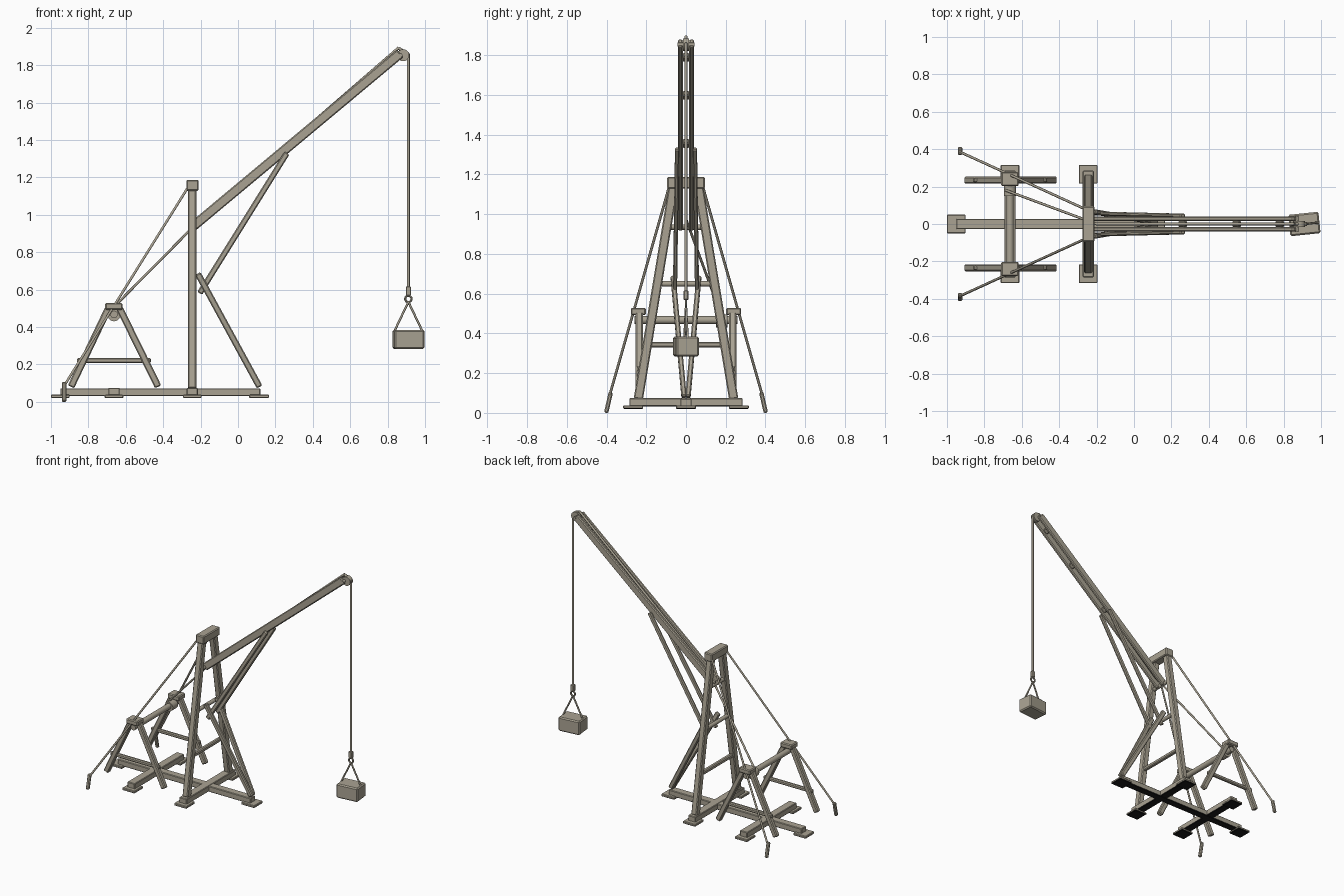
import bpy, bmesh, math
from mathutils import Vector, Matrix

if "Cube" in bpy.data.objects:
    bpy.data.objects.remove(bpy.data.objects["Cube"])


def colour(name, rgb):
    m = bpy.data.materials.new(name)
    m.diffuse_color = (*rgb, 1)
    m.use_nodes = True
    m.node_tree.nodes["Principled BSDF"].inputs["Base Color"].default_value = m.diffuse_color
    return m


wood = colour("weathered_grey_wood", (0.40, 0.365, 0.29))
black = colour("black_underside", (0.01, 0.01, 0.01))


def finish(name, bm):
    me = bpy.data.meshes.new(name)
    bmesh.ops.recalc_face_normals(bm, faces=bm.faces)
    bm.to_mesh(me)
    bm.free()
    ob = bpy.data.objects.new(name, me)
    bpy.context.collection.objects.link(ob)
    me.materials.append(wood)
    return ob


def beam(name, a, b, w, h, side=(0, 1, 0), bevel=0.006):
    """Bevelled timber from a to b; w is measured along side, h across it."""
    a, b = Vector(a), Vector(b)
    d = (b - a).normalized()
    s = Vector(side)
    s = (s - d * s.dot(d)).normalized()
    u = d.cross(s)
    rot = Matrix((d, s, u)).transposed().to_4x4()
    bm = bmesh.new()
    bmesh.ops.create_cube(bm, size=1)
    bmesh.ops.scale(bm, vec=((b - a).length, w, h), verts=bm.verts)
    bmesh.ops.bevel(bm, geom=bm.edges[:], offset=bevel, segments=1, affect='EDGES')
    bmesh.ops.transform(bm, matrix=Matrix.Translation((a + b) / 2) @ rot, verts=bm.verts)
    return finish(name, bm)


def block(name, x0, x1, y0, y1, z0, z1, bevel=0.006):
    y, z = (y0 + y1) / 2, (z0 + z1) / 2
    return beam(name, (x0, y, z), (x1, y, z), y1 - y0, z1 - z0, bevel=bevel)


def ground_block(*args):
    """Base timber whose downward faces are black."""
    ob = block(*args, bevel=0.004)
    ob.data.materials.append(black)
    for p in ob.data.polygons:
        p.material_index = int(p.normal.z < -0.3)


def rod(name, a, b, r, sides=8):
    a, b = Vector(a), Vector(b)
    d = b - a
    bm = bmesh.new()
    bmesh.ops.create_cone(bm, cap_ends=True, segments=sides, radius1=r, radius2=r, depth=d.length)
    m = Matrix.Translation((a + b) / 2) @ d.to_track_quat('Z', 'Y').to_matrix().to_4x4()
    bmesh.ops.transform(bm, matrix=m, verts=bm.verts)
    ob = finish(name, bm)
    bpy.context.view_layer.objects.active = ob
    ob.select_set(True)
    bpy.ops.object.shade_smooth_by_angle(angle=math.radians(50))
    ob.select_set(False)
    return ob


X = (1, 0, 0)
MAST, WINCH = -0.245, -0.663

# Ground frame with foot pads
ground_block("base_beam", -0.95, 0.12, -0.028, 0.028, 0.03, 0.072)
ground_block("rear_pad", -1.0, -0.9, -0.05, 0.05, 0.02, 0.038)
ground_block("front_pad", 0.06, 0.166, -0.05, 0.05, 0.02, 0.038)
for n, x in (("mast", MAST), ("winch", WINCH)):
    ground_block(n + "_cross_beam", x - 0.03, x + 0.03, -0.285, 0.285, 0.032, 0.075)
    for s in (-1, 1):
        ground_block(n + "_cross_pad", x - 0.05, x + 0.05, s * 0.266 - 0.05, s * 0.266 + 0.05, 0.02, 0.038)

# Mast top and rungs
block("mast_cap", -0.276, -0.21, -0.095, 0.095, 1.128, 1.187)
block("mast_lower_rung", MAST - 0.014, MAST + 0.014, -0.19, 0.19, 0.33, 0.357)
rod("mast_upper_rung", (MAST, -0.12, 0.65), (MAST, 0.12, 0.65), 0.014, 12)
rod("jib_pivot", (MAST, -0.09, 0.935), (MAST, 0.09, 0.935), 0.014, 12)

# Paired parts on both sides
for s in (-1, 1):
    beam("mast_leg", (MAST, s * 0.24, 0.07), (MAST, s * 0.063, 1.14), 0.044, 0.047, X)
    beam("mast_strut", (0.115, s * 0.01, 0.08), (-0.215, s * 0.065, 0.685), 0.026, 0.034)
    beam("jib_rail", (-0.245, s * 0.028, 0.934), (0.867, s * 0.028, 1.862), 0.024, 0.052)
    beam("jib_brace", (-0.205, s * 0.056, 0.58), (0.262, s * 0.045, 1.33), 0.021, 0.031)
    # Winch trestle
    for x in (-0.893, -0.427):
        beam("trestle_leg", (x, s * 0.235, 0.08), (WINCH + (-0.03 if x < WINCH else 0.03), s * 0.235, 0.5), 0.036, 0.037)
    block("trestle_rail", -0.86, -0.465, s * 0.235 - 0.012, s * 0.235 + 0.012, 0.208, 0.234)
    block("trestle_cap", -0.71, -0.617, s * 0.24 - 0.038, s * 0.24 + 0.038, 0.492, 0.528)
    # Guy line and stake
    beam("ground_stake", (-0.93, s * 0.402, 0.0), (-0.93, s * 0.378, 0.105), 0.024, 0.022, X)
    rod("guy_rope", (-0.93, s * 0.385, 0.085), (-0.262, s * 0.08, 1.155), 0.007)

# Winch drum
rod("winch_axle", (WINCH, -0.26, 0.467), (WINCH, 0.26, 0.467), 0.02, 16)
rod("winch_drum", (WINCH, 0.15, 0.463), (WINCH, 0.21, 0.463), 0.033, 20)

# Spacers between the jib rails
for x in (0.26, 0.55, 0.78):
    z = 0.934 + (x + 0.245) * 0.8345
    beam("jib_spacer", (x - 0.016, 0, z - 0.013), (x + 0.016, 0, z + 0.013), 0.036, 0.032)

# Tip pulley and hoist rope
rod("tip_pulley", (0.883, -0.016, 1.853), (0.883, 0.016, 1.853), 0.032, 20)
rod("tip_pulley_pin", (0.87, -0.042, 1.853), (0.87, 0.042, 1.853), 0.01, 10)
rod("hoist_rope_rear", (-0.685, 0.18, 0.485), (-0.2, 0.0, 0.975), 0.007)
rod("hoist_rope_jib", (-0.2, 0.0, 0.975), (0.86, 0, 1.893), 0.008)
rod("hoist_rope_turn", (0.86, 0, 1.89), (0.911, 0, 1.858), 0.008)
rod("hoist_rope_drop", (0.911, 0, 1.862), (0.911, 0, 0.6), 0.008)

# Hook block, ring, slings and load
block("hook_block", 0.897, 0.925, -0.012, 0.012, 0.568, 0.617, bevel=0.004)
bpy.ops.mesh.primitive_torus_add(major_segments=20, minor_segments=8, major_radius=0.017,
                                 minor_radius=0.006, location=(0.911, 0, 0.55), rotation=(math.pi / 2, 0, 0))
ring = bpy.context.object
ring.name = "hook_ring"
ring.data.materials.append(wood)
bpy.ops.object.shade_smooth_by_angle()
ring.select_set(False)
c, s = math.cos(math.radians(6)), math.sin(math.radians(6))
for k in (-1, 1):
    rod("load_sling", (0.911, 0, 0.534), (0.911 + k * 0.074 * c, k * 0.074 * s, 0.38), 0.006)
beam("load_block", (0.911 - 0.081 * c, -0.081 * s, 0.334), (0.911 + 0.081 * c, 0.081 * s, 0.334), 0.115, 0.102, (-s, c, 0), 0.008)
